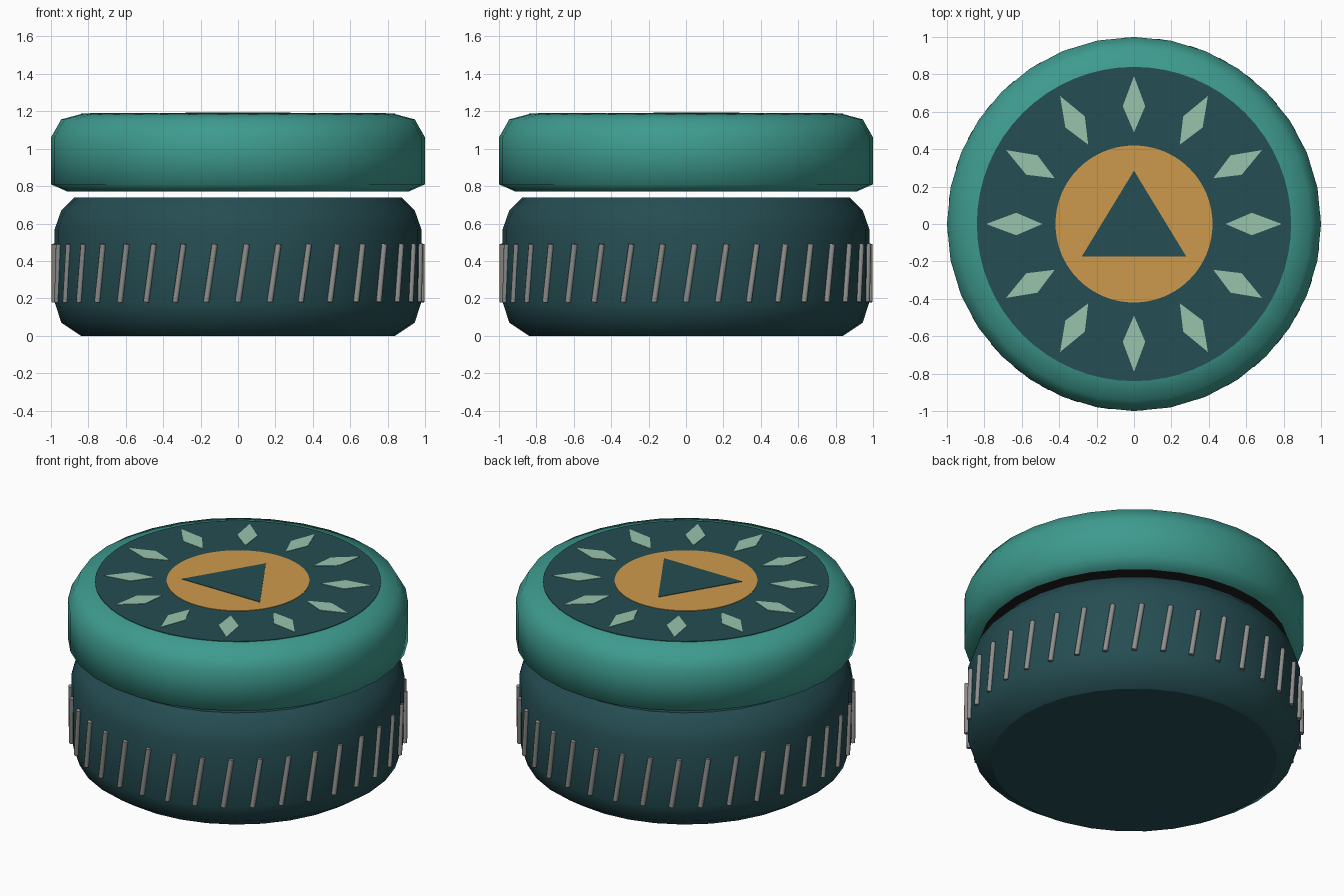
import bpy
import bmesh
from math import sin, cos, pi, radians
from mathutils import Vector, Matrix

cube = bpy.data.objects.get("Cube")
if cube:
    bpy.data.objects.remove(cube, do_unlink=True)

SIDES = 32
RIBS = 36
TOP = 1.185


def material(name, r, g, b):
    """Flat material from display values, stored as linear."""
    lin = [((c / 255 + 0.055) / 1.055) ** 2.4 for c in (r, g, b)]
    mat = bpy.data.materials.new(name)
    mat.use_nodes = True
    mat.diffuse_color = (*lin, 1)
    mat.node_tree.nodes["Principled BSDF"].inputs["Base Color"].default_value = (*lin, 1)
    return mat


teal = material("teal", 62, 155, 143)
dark_teal = material("dark teal", 37, 77, 82)
gold = material("gold", 206, 154, 77)
pale_green = material("pale green", 152, 196, 172)
grey = material("grey", 142, 142, 140)
black = material("black", 30, 30, 30)


def finish(name, bm, *mats):
    bmesh.ops.recalc_face_normals(bm, faces=bm.faces)
    mesh = bpy.data.meshes.new(name)
    bm.to_mesh(mesh)
    bm.free()
    for mat in mats:
        mesh.materials.append(mat)
    obj = bpy.data.objects.new(name, mesh)
    bpy.context.collection.objects.link(obj)
    return obj


def turned(name, profile, *mats):
    """Solid of revolution: smooth wall, flat caps; a second material goes underneath."""
    bm = bmesh.new()
    rings = [[bm.verts.new((r * cos(2 * pi * i / SIDES), r * sin(2 * pi * i / SIDES), z))
              for i in range(SIDES)] for r, z in profile]
    for low, high in zip(rings, rings[1:]):
        for i in range(SIDES):
            j = (i + 1) % SIDES
            bm.faces.new((low[i], low[j], high[j], high[i])).smooth = True
    bottom = bm.faces.new(rings[0][::-1])
    bottom.material_index = len(mats) - 1
    bm.faces.new(rings[-1])
    return finish(name, bm, *mats)


def plate(name, outlines, z, thickness, mat):
    """Thin prisms from flat outlines."""
    bm = bmesh.new()
    for outline in outlines:
        face = bm.faces.new([bm.verts.new((x, y, z)) for x, y in outline])
        new = bmesh.ops.extrude_face_region(bm, geom=[face])["geom"]
        bmesh.ops.translate(bm, vec=(0, 0, thickness),
                            verts=[v for v in new if isinstance(v, bmesh.types.BMVert)])
    return finish(name, bm, mat)


def circle(radius, count=64):
    return [(radius * cos(2 * pi * i / count), radius * sin(2 * pi * i / count))
            for i in range(count)]


def spun(outline, angle):
    return [(x * cos(angle) - y * sin(angle), x * sin(angle) + y * cos(angle))
            for x, y in outline]


# Jar body and the lid floating above it
turned("jar_body", [(0.84, 0), (0.945, 0.07), (0.98, 0.18), (0.98, 0.57),
                    (0.945, 0.67), (0.875, 0.74)], dark_teal)
turned("lid", [(0.91, 0.77), (1, 0.81), (1, 1.06), (0.945, 1.157), (0.84, TOP)],
       teal, black)

# Slanted grip ribs around the body
bm = bmesh.new()
low, high = Vector((0, -0.982, 0.18)), Vector((0.047, -0.981, 0.49))
axis = high - low
lean = axis.to_track_quat("Z", "Y").to_matrix().to_4x4()
for i in range(RIBS):
    spin = Matrix.Rotation(2 * pi * i / RIBS, 4, "Z")
    bmesh.ops.create_cone(bm, cap_ends=True, segments=8, radius1=0.016, radius2=0.016,
                          depth=axis.length,
                          matrix=spin @ Matrix.Translation((low + high) / 2) @ lean)
for face in bm.faces:
    face.smooth = len(face.verts) == 4
finish("grip_ribs", bm, grey)

# Lid decoration in thin layers
plate("lid_panel", [circle(0.84)], TOP - 0.002, 0.005, dark_teal)
plate("centre_disc", [circle(0.42)], TOP + 0.002, 0.004, gold)
plate("centre_triangle", [[(0, 0.285), (-0.28, -0.175), (0.28, -0.175)]],
      TOP + 0.005, 0.004, dark_teal)
diamond = [(0.49, 0), (0.63, -0.06), (0.79, 0), (0.63, 0.06)]
plate("diamond_ring", [spun(diamond, radians(30 * i)) for i in range(12)],
      TOP + 0.002, 0.004, pale_green)
